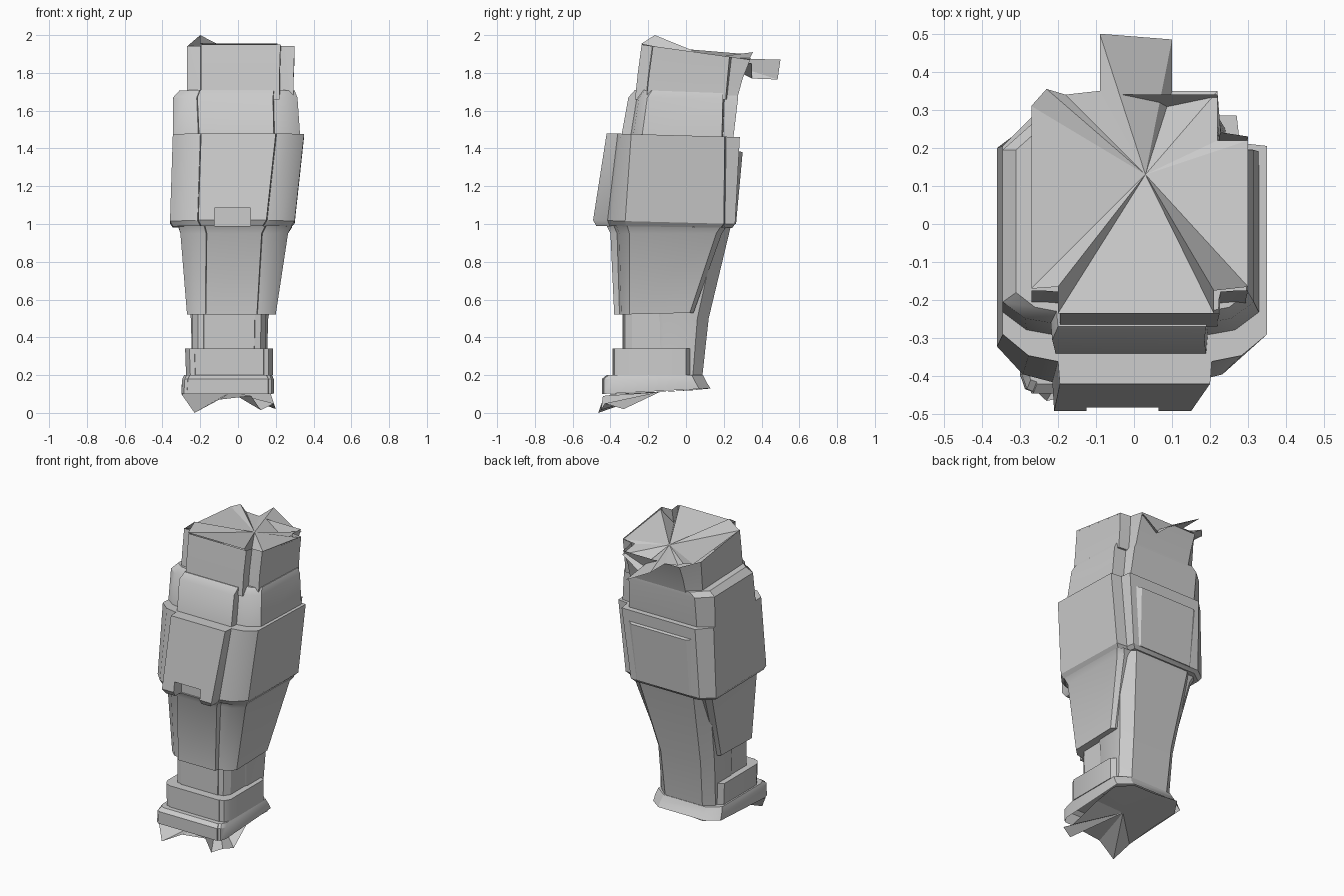
import bpy, bmesh, math

grey = bpy.data.materials.new("plain_grey")
grey.diffuse_color = (0.6, 0.6, 0.6, 1)


def make(name, bm, angle=32):
    bmesh.ops.recalc_face_normals(bm, faces=bm.faces[:])
    mesh = bpy.data.meshes.new(name)
    bm.to_mesh(mesh)
    bm.free()
    mesh.materials.append(grey)
    ob = bpy.data.objects.new(name, mesh)
    bpy.context.collection.objects.link(ob)
    bpy.ops.object.select_all(action='DESELECT')
    ob.select_set(True)
    bpy.context.view_layer.objects.active = ob
    bpy.ops.object.shade_smooth_by_angle(angle=math.radians(angle))
    return ob


def ring(step, notch, zf, zb, xl, xr, yf, yb, fx, fy, bx, by):
    """Outline tilted from front height zf to back height zb.
    A front plate stands proud of the sides by step * fy; fx, fy and bx, by are
    the front and back corner sizes; notch makes the right back corner concave."""
    q = 0.9 if notch else 0.5
    s = yf + fy * step
    m = yf + fy * min(1, step + 0.12)
    pts = [(xl + fx, yf), (xr - fx, yf),
           (xr - fx * 0.97, s), (xr - fx * 0.45, m), (xr, yf + fy),
           (xr, yb - by), (xr - bx * q, yb - by * q), (xr - bx, yb),
           (xl + bx, yb), (xl, yb - by),
           (xl, yf + fy), (xl + fx * 0.45, m), (xl + fx * 0.97, s)]
    return [(x, y, zf + (zb - zf) * (y - yf) / (yb - yf)) for x, y in pts]


def segment(name, rings, step=0.1, notch=False, cap_top=True, cap_bottom=True):
    bm = bmesh.new()
    loops = [[bm.verts.new(p) for p in ring(step, notch, *r)] for r in rings]
    for a, b in zip(loops, loops[1:]):
        for i in range(len(a)):
            j = (i + 1) % len(a)
            bm.faces.new((a[i], a[j], b[j], b[i]))
    if cap_bottom:
        bm.faces.new(loops[0])
    if cap_top:
        bm.faces.new(loops[-1])
    return make(name, bm)


def fan(name, centre, rim):
    bm = bmesh.new()
    c = bm.verts.new(centre)
    vs = [bm.verts.new(p) for p in rim]
    for i in range(len(vs)):
        bm.faces.new((c, vs[i], vs[(i + 1) % len(vs)]))
    return make(name, bm, 10)


# foot cuff, flared towards the bottom
segment("foot_cuff", [
    (0.10, 0.13, -0.30, 0.19, -0.445, 0.13, 0.03, 0.05, 0.08, 0.06),
    (0.18, 0.16, -0.295, 0.19, -0.445, 0.11, 0.03, 0.05, 0.08, 0.06),
    (0.20, 0.20, -0.285, 0.18, -0.42, 0.09, 0.03, 0.05, 0.08, 0.06)], cap_bottom=False)
# ankle bands
segment("ankle_band", [
    (0.20, 0.20, -0.275, 0.185, -0.39, 0.02, 0.05, 0.05, 0.03, 0.02),
    (0.34, 0.34, -0.28, 0.185, -0.39, 0.02, 0.05, 0.05, 0.03, 0.02)])
segment("ankle", [
    (0.30, 0.30, -0.24, 0.145, -0.335, 0.05, 0.06, 0.05, 0.02, 0.02),
    (0.56, 0.56, -0.24, 0.15, -0.335, 0.05, 0.06, 0.05, 0.02, 0.02)])
# long smooth panel behind the lower part
segment("lower_back_panel", [
    (0.18, 0.18, -0.24, 0.15, -0.15, 0.085, 0.03, 0.03, 0.06, 0.05),
    (0.50, 0.50, -0.25, 0.16, -0.15, 0.12, 0.03, 0.03, 0.06, 0.06),
    (1.00, 1.00, -0.29, 0.25, -0.15, 0.24, 0.03, 0.03, 0.07, 0.07)])
# lower sleeve
segment("lower_sleeve", [
    (0.52, 0.53, -0.27, 0.20, -0.38, 0.04, 0.10, 0.08, 0.02, 0.02),
    (0.95, 0.95, -0.305, 0.265, -0.40, 0.19, 0.14, 0.10, 0.03, 0.03),
    (0.99, 0.98, -0.315, 0.285, -0.42, 0.21, 0.14, 0.11, 0.03, 0.03)], step=0.35)
# large middle guard with rounded lower rim
guard = segment("middle_guard", [
    (0.99, 0.98, -0.345, 0.28, -0.475, 0.245, 0.15, 0.16, 0.08, 0.06),
    (1.02, 1.00, -0.36, 0.30, -0.492, 0.26, 0.15, 0.17, 0.08, 0.06),
    (1.48, 1.46, -0.345, 0.35, -0.42, 0.285, 0.15, 0.13, 0.08, 0.08)],
    step=0.45, notch=True)
# notch in the guard's lower front edge
bpy.ops.mesh.primitive_cube_add(size=1, location=(-0.03, -0.48, 1.02))
cutter = bpy.context.object
cutter.name = "notch_cutter"
cutter.scale = (0.19, 0.14, 0.13)
cutter.hide_render = True
cutter.hide_viewport = True
cut = guard.modifiers.new("notch", 'BOOLEAN')
cut.object = cutter
cut.operation = 'DIFFERENCE'
cut.solver = 'EXACT'
# plate on the back of the guard
segment("back_plate", [
    (1.00, 1.00, -0.24, 0.20, 0.15, 0.265, 0.02, 0.02, 0.03, 0.02),
    (1.42, 1.38, -0.24, 0.22, 0.15, 0.30, 0.02, 0.02, 0.03, 0.02)])
# upper sleeve
segment("upper_sleeve", [
    (1.45, 1.45, -0.345, 0.33, -0.345, 0.25, 0.14, 0.11, 0.09, 0.06),
    (1.67, 1.66, -0.345, 0.315, -0.305, 0.275, 0.13, 0.10, 0.09, 0.08),
    (1.71, 1.69, -0.31, 0.30, -0.27, 0.275, 0.11, 0.09, 0.09, 0.08)],
    step=0.45, notch=True)
# top block, back flaring outwards
segment("top_block", [
    (1.66, 1.66, -0.27, 0.295, -0.27, 0.27, 0.075, 0.06, 0.08, 0.06),
    (1.80, 1.77, -0.27, 0.295, -0.255, 0.30, 0.075, 0.06, 0.08, 0.08),
    (1.95, 1.87, -0.27, 0.30, -0.235, 0.34, 0.075, 0.06, 0.08, 0.11)],
    step=0.95, notch=True, cap_top=False)
# jagged top cap with a bent flap at the back
fan("top_cap", (0.03, 0.13, 1.88), [
    (-0.20, -0.235, 1.955), (0.21, -0.235, 1.955), (0.21, -0.175, 1.86),
    (0.30, -0.165, 1.93), (0.30, 0.22, 1.88), (0.22, 0.22, 1.87),
    (0.22, 0.35, 1.85), (0.10, 0.35, 1.77), (0.10, 0.485, 1.765),
    (-0.09, 0.50, 1.87), (-0.09, 0.35, 1.87), (-0.18, 0.34, 1.88),
    (-0.23, 0.355, 1.91), (-0.27, 0.31, 1.90), (-0.27, -0.17, 1.94),
    (-0.20, -0.165, 2.0)])
# jagged underside
fan("bottom_cap", (-0.04, -0.15, 0.11), [
    (-0.23, -0.465, 0.0), (-0.10, -0.44, 0.07), (0.07, -0.44, 0.09),
    (0.12, -0.45, 0.015), (0.19, -0.43, 0.05), (0.20, -0.33, 0.02),
    (0.17, -0.14, 0.11), (0.19, 0.04, 0.12), (0.10, 0.12, 0.13),
    (-0.06, 0.12, 0.13), (-0.22, 0.14, 0.13), (-0.29, 0.03, 0.12),
    (-0.29, -0.20, 0.11), (-0.30, -0.40, 0.10)])
